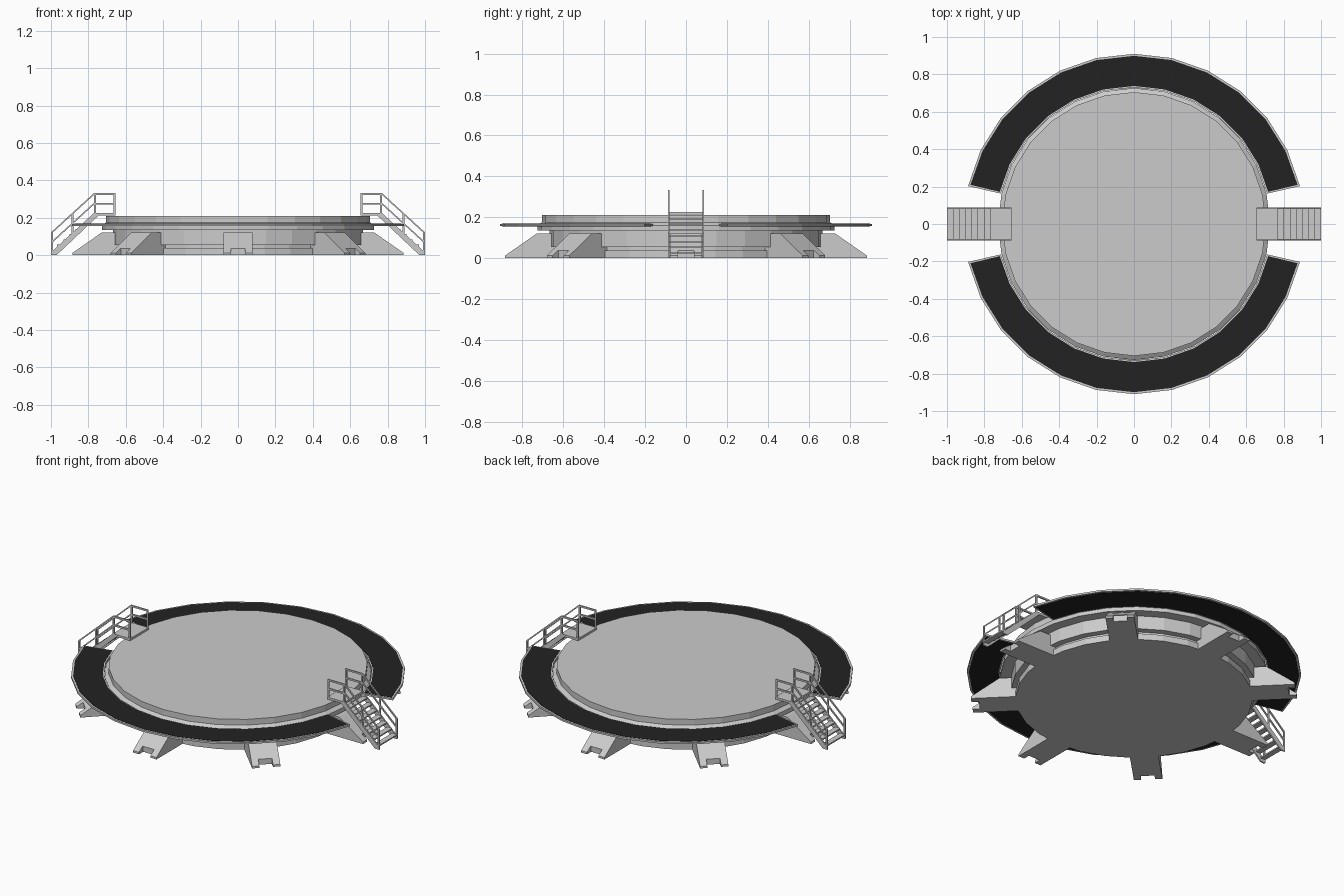
import bpy, bmesh
from math import sin, cos, pi, radians
from mathutils import Matrix, Vector

if "Cube" in bpy.data.objects:
    bpy.data.objects.remove(bpy.data.objects["Cube"])

SEG = 28
STEP = 2 * pi / SEG


def finish(bm, name, mat=None):
    bmesh.ops.recalc_face_normals(bm, faces=bm.faces)
    me = bpy.data.meshes.new(name)
    bm.to_mesh(me)
    bm.free()
    ob = bpy.data.objects.new(name, me)
    bpy.context.collection.objects.link(ob)
    if mat:
        me.materials.append(mat)
    return ob


def prism(bm, pts, y0, y1, m=Matrix()):
    """Extrude an x-z outline from y0 to y1."""
    a = [bm.verts.new(m @ Vector((x, y0, z))) for x, z in pts]
    b = [bm.verts.new(m @ Vector((x, y1, z))) for x, z in pts]
    bm.faces.new(a)
    bm.faces.new(b[::-1])
    for i in range(len(pts)):
        j = (i + 1) % len(pts)
        bm.faces.new((a[i], b[i], b[j], a[j]))


def box(bm, x0, x1, y0, y1, z0, z1, m=Matrix()):
    prism(bm, [(x0, z0), (x1, z0), (x1, z1), (x0, z1)], y0, y1, m)


def arc_slab(bm, r0, r1, z0, z1, angles):
    """Curved slab following the given angles."""
    rows = [[bm.verts.new((r * cos(a), r * sin(a), z))
             for r, z in ((r0, z0), (r1, z0), (r1, z1), (r0, z1))] for a in angles]
    for p, q in zip(rows, rows[1:]):
        for i in range(4):
            j = (i + 1) % 4
            bm.faces.new((p[i], p[j], q[j], q[i]))
    bm.faces.new(rows[0])
    bm.faces.new(rows[-1][::-1])


dark = bpy.data.materials.new("dark_tread")
dark.diffuse_color = (0.016, 0.016, 0.016, 1)
dark.use_nodes = True
dark.node_tree.nodes["Principled BSDF"].inputs["Base Color"].default_value = dark.diffuse_color

# Round platform: stepped profile turned around z
profile = [(.645, 0), (.645, .037), (.63, .037), (.63, .055), (.667, .055), (.667, .135),
           (.727, .135), (.727, .16), (.705, .175), (.705, .21)]
bm = bmesh.new()
rings = [[bm.verts.new((r * cos(i * STEP), r * sin(i * STEP), z)) for i in range(SEG)]
         for r, z in profile]
for p, q in zip(rings, rings[1:]):
    for i in range(SEG):
        j = (i + 1) % SEG
        bm.faces.new((p[i], p[j], q[j], q[i]))
bm.faces.new(rings[0][::-1])
bm.faces.new(rings[-1])
finish(bm, "round_platform")

# Two curved walkways: grey frame with dark tread panel
for side, start in (("back", 0), ("front", pi)):
    angles = [start + i * STEP for i in range(1, 14)]
    bm = bmesh.new()
    arc_slab(bm, .73, .91, .156, .167, angles)
    finish(bm, side + "_walkway_frame")
    angles[0] += .011
    angles[-1] -= .011
    bm = bmesh.new()
    arc_slab(bm, .738, .899, .1545, .1685, angles)
    finish(bm, side + "_walkway_tread", dark)

# Eight wedge feet with a notch cut in each tip
legs, cut = bmesh.new(), bmesh.new()
for i in range(8):
    m = Matrix.Rotation(i * pi / 4, 4, 'Z')
    prism(legs, [(.6, 0), (.885, 0), (.885, .012), (.73, .12), (.6, .12)], -.078, .078, m)
    box(cut, .845, .95, -.038, .038, -.05, .036, m)
feet = finish(legs, "support_feet")
cutter = finish(cut, "foot_notch_cutter")
cutter.hide_render = True
cutter.hide_viewport = True
mod = feet.modifiers.new("notches", 'BOOLEAN')
mod.operation = 'DIFFERENCE'
mod.solver = 'EXACT'
mod.object = cutter

# Stairs with landing, open treads, stringers and railings
X0, X1, X2, W, T = .655, .77, 1.0, .088, .01
SLOPE = .21 / (X2 - X1)
N = 7


def rail(bm, z, y0, y1):
    """Level along the landing, then sloping down the flight."""
    zb = z - SLOPE * (X2 - X1)
    prism(bm, [(X0, z - T), (X1, z - T), (X2, zb - T), (X2, zb), (X1, z), (X0, z)], y0, y1)


for side, turn in (("right", 0), ("left", pi)):
    steps, rails = bmesh.new(), bmesh.new()
    box(steps, X0, X1, -W, W, .212, .225)
    d = (X2 - X1) / N
    for i in range(N):
        x, z = X1 + i * d, .225 - (i + 1) * .225 / (N + 1)
        box(steps, x, x + d, -W + .006, W - .006, z - .008, z)
    for s in (-1, 1):
        y0, y1 = sorted((s * W, s * (W - .008)))
        prism(steps, [(X1, .225), (X2, .015), (X2, 0), (.97, 0), (.745, .212)], y0, y1)
        rail(rails, .332, y0, y1)
        rail(rails, .28, y0, y1)
        for x, z0, z1 in ((X0, .22, .325), (X1 - T, .22, .325),
                          (.88, .115, .222), (X2 - T, 0, .12)):
            box(rails, x, x + T, y0, y1, z0, z1)
    for bm, name in ((steps, "stairs"), (rails, "stair_railings")):
        bm.transform(Matrix.Rotation(turn, 4, 'Z'))
        finish(bm, side + "_" + name)
